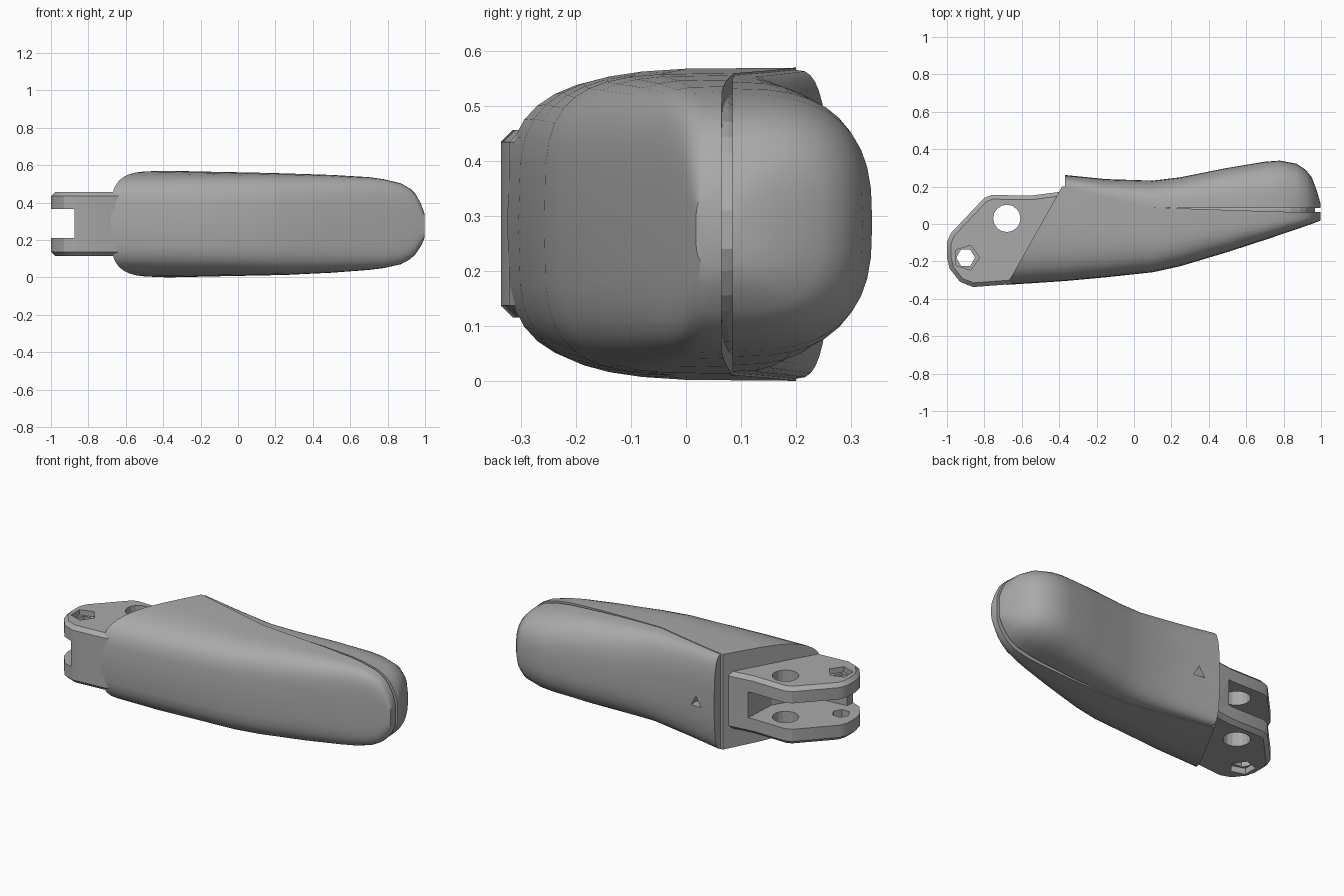
import bpy, bmesh, math
from mathutils import Vector

cube = bpy.data.objects.get("Cube")
if cube:
    bpy.data.objects.remove(cube, do_unlink=True)

# One plain grey for every part
grey = bpy.data.materials.new("plain grey")
grey.use_nodes = True
COLOUR = (0.4, 0.4, 0.4, 1)
grey.diffuse_color = COLOUR
grey.node_tree.nodes["Principled BSDF"].inputs["Base Color"].default_value = COLOUR

# Stations along the body: x, front y, seam y, back y, bottom z, top z
STATIONS = [
    (-.75, -.33, .2, .265, .01, .565),
    (-.37, -.305, .2, .262, 0, .57),
    (-.15, -.285, .15, .24, .005, .565),
    (.1, -.258, .09, .232, .01, .56),
    (.25, -.225, .085, .25, .013, .556),
    (.5, -.15, .085, .3, .025, .548),
    (.7, -.085, .085, .333, .04, .536),
    (.78, -.058, .085, .339, .05, .525),
    (.87, -.028, .085, .322, .07, .503),
    (.92, -.01, .085, .288, .097, .475),
    (.95, 0, .085, .25, .125, .445),
    (.98, .012, .085, .17, .17, .39),
    (.997, .018, .085, .11, .21, .34),
]


def make_object(name, bm):
    bmesh.ops.recalc_face_normals(bm, faces=bm.faces)
    mesh = bpy.data.meshes.new(name)
    bm.to_mesh(mesh)
    bm.free()
    mesh.materials.append(grey)
    obj = bpy.data.objects.new(name, mesh)
    bpy.context.collection.objects.link(obj)
    return obj


def half_ring(seam, edge, bottom, top, power, count=20):
    """Half of a rounded box section, flat along the seam."""
    ring = []
    for i in range(count + 1):
        t = math.pi * i / count
        c, s = math.cos(t), max(math.sin(t), 0)
        z = math.copysign(abs(c) ** (2 / power), c) * (top - bottom) / 2
        ring.append((seam + (edge - seam) * s ** (2 / power), z + (top + bottom) / 2))
    return ring


def loft(name, rows, power):
    """Skin half sections given as x, seam, edge, bottom, top."""
    bm = bmesh.new()
    rings = []
    for x, *section in rows:
        rings.append([bm.verts.new((x, y, z)) for y, z in half_ring(*section, power)])
    n = len(rings[0])
    for a, b in zip(rings, rings[1:]):
        for i in range(n):
            j = (i + 1) % n
            bm.faces.new((a[i], a[j], b[j], b[i]))
    bm.faces.new(rings[0])
    bm.faces.new(rings[-1])
    bmesh.ops.recalc_face_normals(bm, faces=bm.faces)
    return bm


def prism(name, points, bottom, top):
    bm = bmesh.new()
    face = bm.faces.new([bm.verts.new((x, y, bottom)) for x, y in points])
    up = bmesh.ops.extrude_face_region(bm, geom=[face])["geom"]
    bmesh.ops.translate(bm, vec=(0, 0, top - bottom),
                        verts=[v for v in up if isinstance(v, bmesh.types.BMVert)])
    return make_object(name, bm)


def circle(x, y, radius, sides, turn=0):
    angles = [turn + math.tau * i / sides for i in range(sides)]
    return [(x + radius * math.cos(a), y + radius * math.sin(a)) for a in angles]


def cut(obj, cutter):
    cutter.hide_render = True
    cutter.hide_viewport = True
    mod = obj.modifiers.new(cutter.name, "BOOLEAN")
    mod.operation = "DIFFERENCE"
    mod.solver = "EXACT"
    mod.object = cutter


def smooth(obj, degrees):
    bpy.ops.object.select_all(action="DESELECT")
    obj.select_set(True)
    bpy.context.view_layer.objects.active = obj
    bpy.ops.object.shade_smooth_by_angle(angle=math.radians(degrees))


def gap(x):
    """The seam opens toward the tip."""
    return .02 * min(max((x - .2) / .6, 0), 1)


# Front shell, with its root end cut on a slant
bm = loft("front_shell", [(x, s - gap(x), f, b, t) for x, f, s, k, b, t in STATIONS], 4)
bmesh.ops.bisect_plane(bm, geom=bm.verts[:] + bm.edges[:] + bm.faces[:],
                       plane_co=(-.66, -.29, 0), plane_no=Vector((-.48, .27, 0)),
                       clear_outer=True)
bmesh.ops.holes_fill(bm, edges=[e for e in bm.edges if e.is_boundary])
front_shell = make_object("front_shell", bm)
smooth(front_shell, 35)

# Back shell, with a small triangular notch
back_shell = make_object("back_shell", loft(
    "back_shell", [(x, s, k, b + .004, t - .004) for x, f, s, k, b, t in STATIONS[1:]], 2.8))
smooth(back_shell, 35)
notch = prism("notch_cutter", circle(0, 0, .04, 3, math.pi / 2), -.05, .05)
notch.rotation_euler.x = math.pi / 2
notch.location = (-.24, .24, .26)
cut(back_shell, notch)

# Core that closes the open seam from inside
make_object("seam_core", loft(
    "seam_core", [(x - .03, s - .04, s + .02, b + .03, t - .03)
                  for x, f, s, k, b, t in STATIONS[3:]], 6))

# Hinge bracket with two prongs
outline = [(-.3, .17), (-.41, .17), (-.55, .152), (-.76, .155), (-.8, .14), (-.98, -.05),
           (-1, -.1), (-1, -.18), (-.985, -.24), (-.93, -.31), (-.86, -.337),
           (-.66, -.322), (-.6, -.295), (-.3, -.27)]
bracket = prism("hinge_bracket", outline, .115, .457)
bevel = bracket.modifiers.new("edge_chamfer", "BEVEL")
bevel.width = .022
bevel.segments = 1
bevel.limit_method = "ANGLE"
bevel.angle_limit = math.radians(60)

# Slot between the prongs, leaving a web along the front
slot = [(-1.1, .4), (-1.1, -.5), (-.89, -.5), (-.87, -.28), (-.66, -.26),
        (-.53, -.05), (-.51, .4)]
cut(bracket, prism("slot_cutter", slot, .21, .365))
cut(bracket, prism("cable_hole_cutter", circle(-.68, .03, .073, 16), 0, .6))
cut(bracket, prism("pin_hole_cutter", circle(-.9, -.18, .05, 6), 0, .6))
for side, low in (("lower", .05), ("upper", .425)):
    cut(bracket, prism(side + "_pin_recess_cutter", circle(-.895, -.18, .07, 5), low, low + .1))
smooth(bracket, 25)
